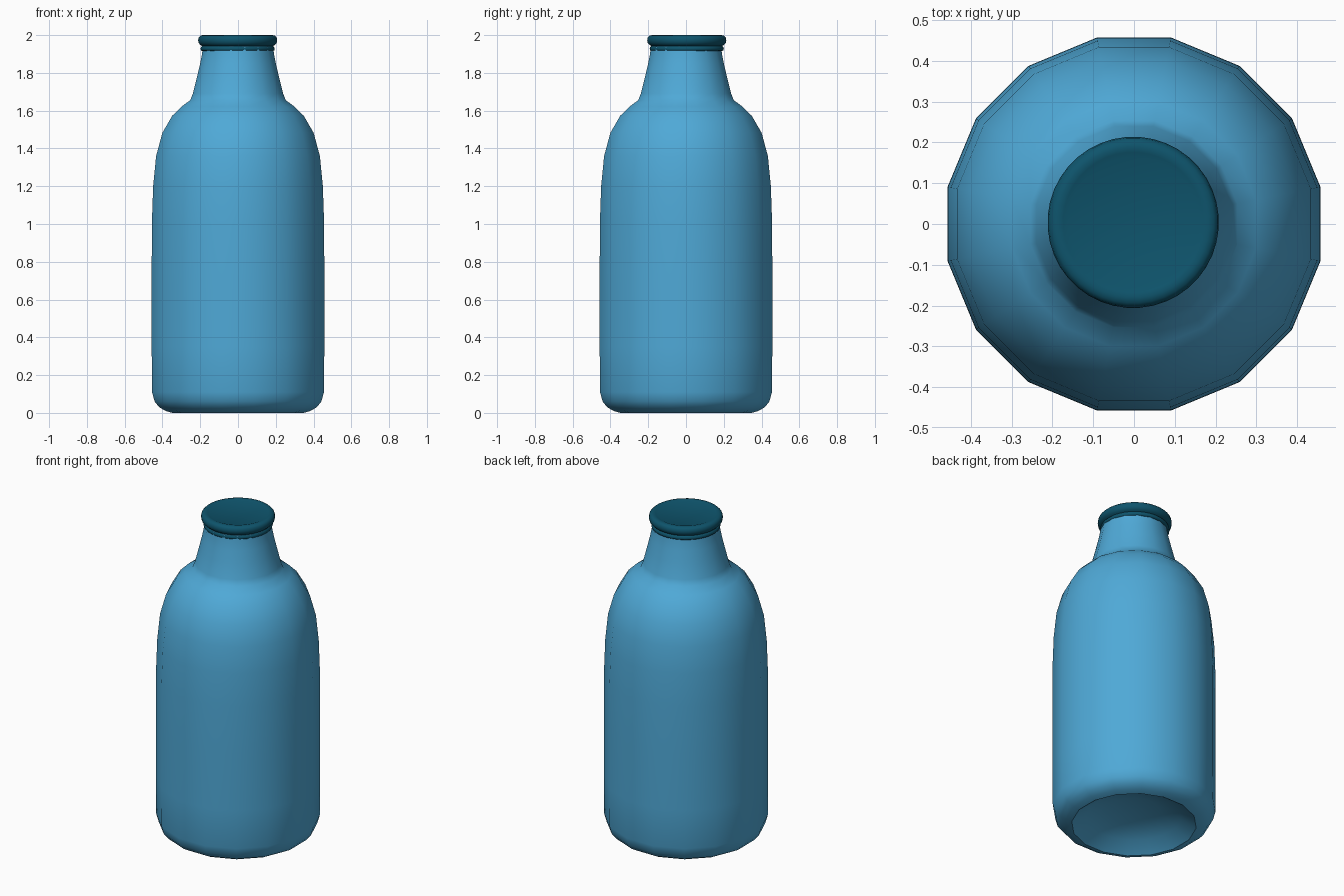
import bpy
import bmesh
import math

cube = bpy.data.objects.get("Cube")
if cube:
    bpy.data.objects.remove(cube, do_unlink=True)


def make_material(name, srgb):
    linear = [((c / 255 + 0.055) / 1.055) ** 2.4 if c > 10 else c / 255 / 12.92 for c in srgb]
    mat = bpy.data.materials.new(name)
    mat.use_nodes = True
    mat.diffuse_color = (*linear, 1)
    bsdf = next(n for n in mat.node_tree.nodes if n.type == 'BSDF_PRINCIPLED')
    bsdf.inputs["Base Color"].default_value = (*linear, 1)
    return mat


def lathe(name, profile, sides, material, centre=(0, 0), sharp=45):
    """Spin a closed (radius, height) profile, whose ends lie on the axis."""
    bm = bmesh.new()
    rings = []
    for r, z in profile:
        if r == 0:
            rings.append([bm.verts.new((0, 0, z))] * sides)
            continue
        angles = [2 * math.pi * (i + 0.5) / sides for i in range(sides)]
        rings.append([bm.verts.new((r * math.cos(a), r * math.sin(a), z)) for a in angles])
    for low, high in zip(rings, rings[1:]):
        for i in range(sides):
            j = (i + 1) % sides
            corners = dict.fromkeys((low[i], low[j], high[j], high[i]))
            bm.faces.new(list(corners))
    bmesh.ops.recalc_face_normals(bm, faces=bm.faces)
    mesh = bpy.data.meshes.new(name)
    bm.to_mesh(mesh)
    bm.free()
    mesh.materials.append(material)
    obj = bpy.data.objects.new(name, mesh)
    obj.location = (*centre, 0)
    bpy.context.collection.objects.link(obj)
    bpy.ops.object.select_all(action='DESELECT')
    obj.select_set(True)
    bpy.context.view_layer.objects.active = obj
    bpy.ops.object.shade_smooth_by_angle(angle=math.radians(sharp))
    return obj


blue = make_material("bottle blue", (79, 169, 215))
teal = make_material("cap dark teal", (14, 84, 108))

# Bottle: hollowed base, straight wall, round shoulder and tapering neck
bottle_profile = [
    (0, 0.10), (0.15, 0.09), (0.27, 0.055), (0.355, 0.0),
    (0.39, 0.01), (0.425, 0.03), (0.45, 0.06), (0.464, 0.11),
    (0.466, 0.35), (0.466, 0.70), (0.465, 1.00), (0.458, 1.20), (0.442, 1.36),
    (0.408, 1.483), (0.355, 1.573), (0.305, 1.622), (0.258, 1.655),
    (0.244, 1.69), (0.221, 1.78), (0.204, 1.85), (0.194, 1.90),
    (0.19, 1.94), (0, 1.94),
]
lathe("bottle", bottle_profile, 16, blue)

# Cap: thin lower bead, groove, rounded upper rim and shallow dished top
cap_profile = [
    (0, 1.915), (0.186, 1.915), (0.195, 1.919), (0.197, 1.928), (0.194, 1.937),
    (0.188, 1.942), (0.198, 1.948), (0.207, 1.958), (0.21, 1.973), (0.207, 1.988),
    (0.198, 1.997), (0.185, 2.0), (0.172, 1.998), (0.16, 1.993), (0, 1.993),
]
lathe("cap", cap_profile, 40, teal, centre=(-0.002, 0.004), sharp=60)
